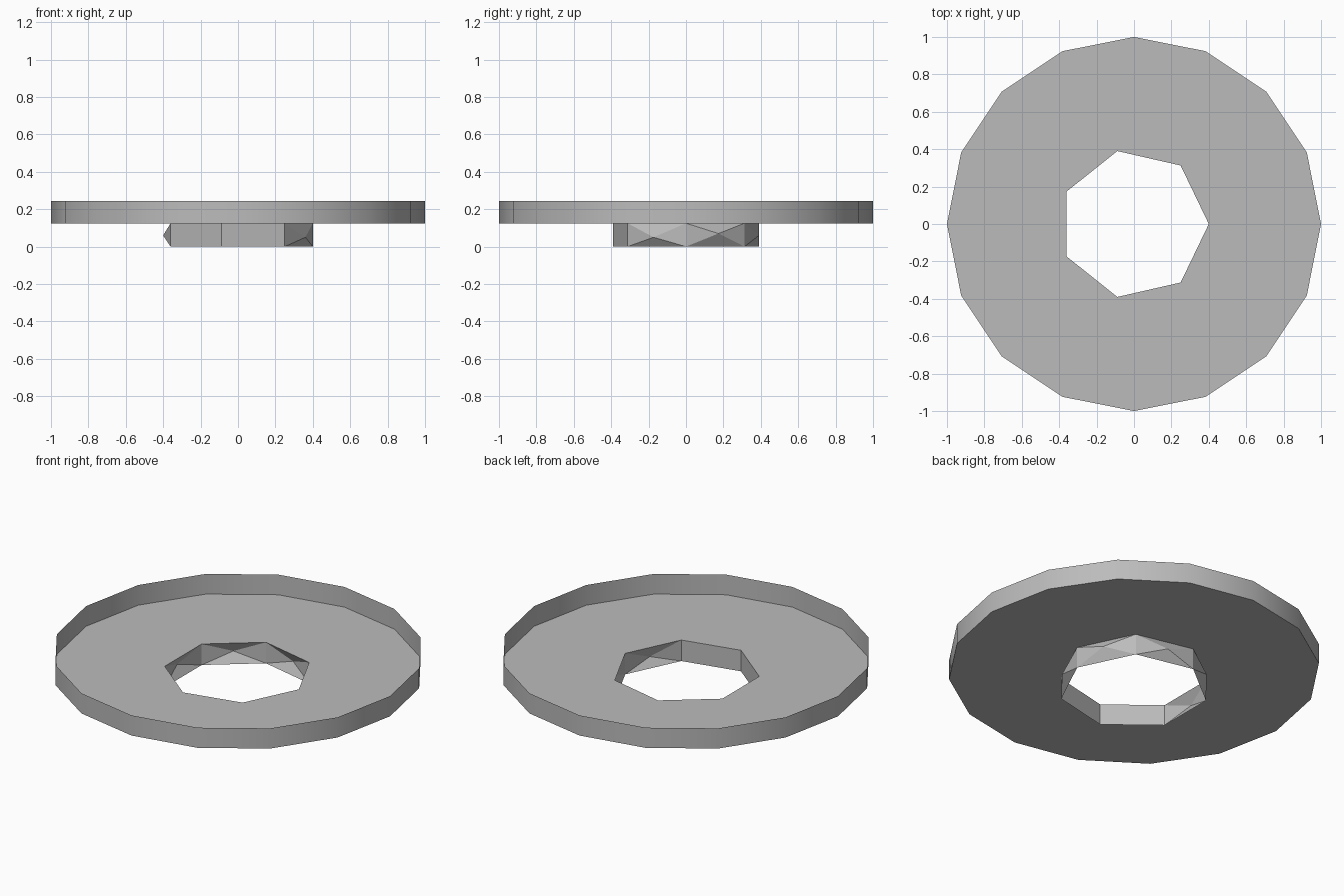
import bpy
import bmesh
from math import cos, sin, radians, tau

cube = bpy.data.objects.get("Cube")
if cube:
    bpy.data.objects.remove(cube, do_unlink=True)

FLOOR, TOP = 0.125, 0.245
HOLE_SIDES, HOLE_R = 7, 0.4

grey = bpy.data.materials.new("plain grey")
grey.use_nodes = True
colour = (0.5, 0.5, 0.5, 1)
grey.diffuse_color = colour
grey.node_tree.nodes["Principled BSDF"].inputs["Base Color"].default_value = colour


def ring(bm, sides, radius, z):
    """Add a ring of vertices, the first one on +x."""
    return [bm.verts.new((radius * cos(tau * i / sides), radius * sin(tau * i / sides), z))
            for i in range(sides)]


def loop_edges(bm, verts):
    return [bm.edges.new((v, verts[(i + 1) % len(verts)])) for i, v in enumerate(verts)]


def finish(bm, name):
    mesh = bpy.data.meshes.new(name)
    bm.to_mesh(mesh)
    bm.free()
    mesh.materials.append(grey)
    obj = bpy.data.objects.new(name, mesh)
    bpy.context.collection.objects.link(obj)
    return obj


# Flat floor with the seven-sided hole
bm = bmesh.new()
edges = loop_edges(bm, ring(bm, 16, 1, FLOOR)) + loop_edges(bm, ring(bm, HOLE_SIDES, HOLE_R, FLOOR))
bmesh.ops.triangle_fill(bm, edges=edges, use_beauty=True, normal=(0, 0, 1))
for f in bm.faces:
    f.normal_update()
    if f.normal.z < 0:
        f.normal_flip()
finish(bm, "dish_floor")

# Thin upright rim
bm = bmesh.new()
low, high = ring(bm, 16, 1, FLOOR), ring(bm, 16, 1, TOP)
for i in range(16):
    j = (i + 1) % 16
    bm.faces.new((low[i], low[j], high[j], high[i]))
rim = finish(bm, "dish_rim")
bpy.ops.object.select_all(action="DESELECT")
rim.select_set(True)
bpy.context.view_layer.objects.active = rim
bpy.ops.object.shade_smooth_by_angle(angle=radians(30))

# Collar under the hole: some sides bulge out to a point, the others are flat
bulge_height = {0: 0.07, 1: 0.06, 2: 0.06, 3: 0.06, 6: 0.05}
bm = bmesh.new()
low, high = ring(bm, HOLE_SIDES, HOLE_R, 0), ring(bm, HOLE_SIDES, HOLE_R, FLOOR)
for i in range(HOLE_SIDES):
    j = (i + 1) % HOLE_SIDES
    side = [low[i], low[j], high[j], high[i]]
    if i in bulge_height:
        a = tau * (i + 0.5) / HOLE_SIDES
        tip = bm.verts.new((HOLE_R * cos(a), HOLE_R * sin(a), bulge_height[i]))
        for k in range(4):
            bm.faces.new((side[k], side[(k + 1) % 4], tip))
    else:
        bm.faces.new(side)
finish(bm, "hole_collar")
